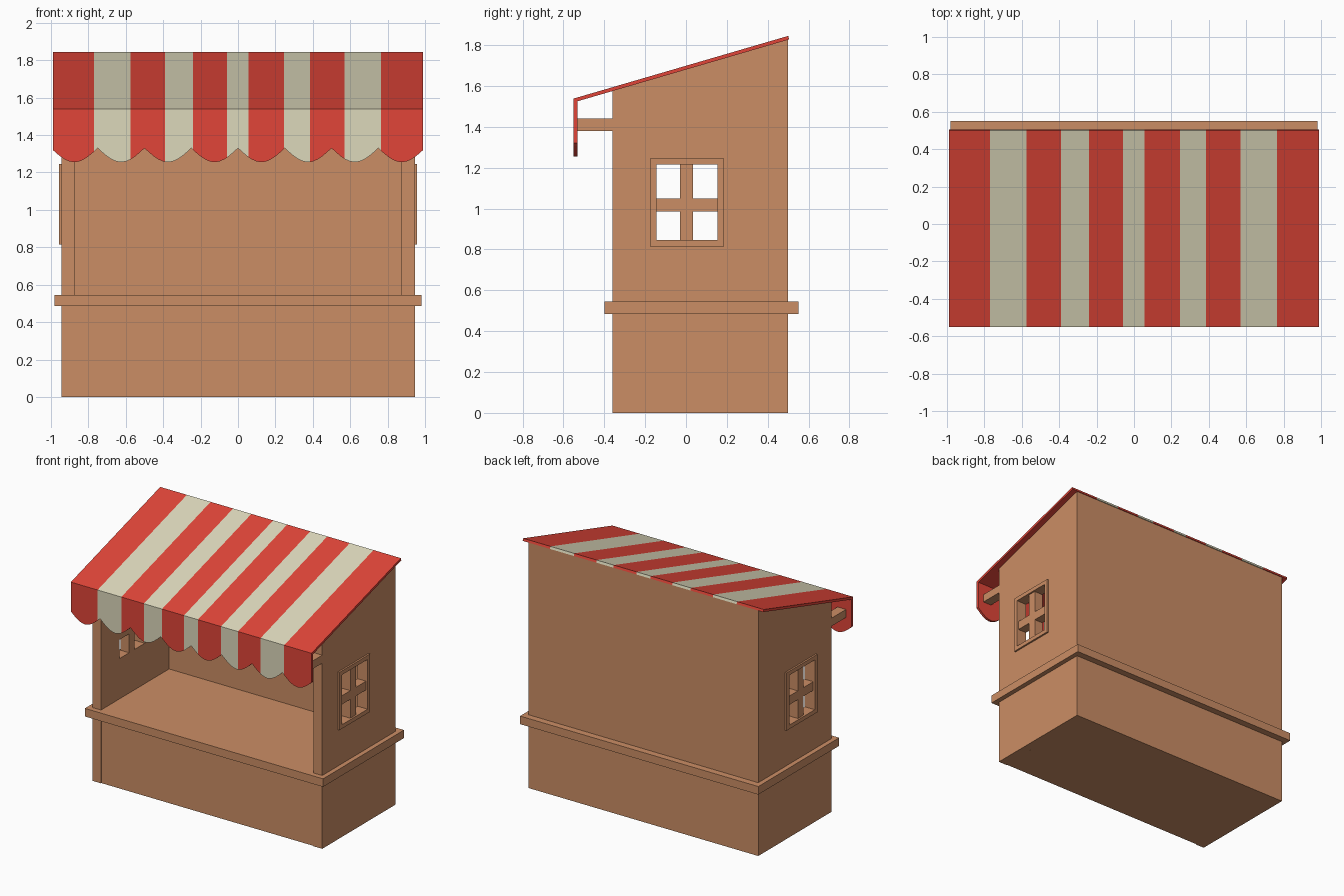
import bpy, bmesh, math

if "Cube" in bpy.data.objects:
    bpy.data.objects.remove(bpy.data.objects["Cube"])

def mat(name, col):
    m = bpy.data.materials.new(name)
    m.diffuse_color = (*col, 1)
    m.use_nodes = True
    m.node_tree.nodes["Principled BSDF"].inputs["Base Color"].default_value = m.diffuse_color
    return m

WOOD = mat("warm_wood", (0.60, 0.27, 0.13))
RED = mat("awning_red", (0.75, 0.06, 0.04))
CREAM = mat("awning_cream", (0.72, 0.69, 0.50))

def roof(y):
    """Height of the sloping awning top at depth y."""
    return 1.845 + (y - 0.5) * 0.292

def finish(name, bm, mats):
    bmesh.ops.recalc_face_normals(bm, faces=bm.faces)
    return to_object(name, bm, mats)

def to_object(name, bm, mats):
    me = bpy.data.meshes.new(name)
    bm.to_mesh(me)
    bm.free()
    for m in mats:
        me.materials.append(m)
    ob = bpy.data.objects.new(name, me)
    bpy.context.collection.objects.link(ob)
    return ob

def extrude_x(bm, dx):
    r = bmesh.ops.extrude_face_region(bm, geom=bm.faces[:])
    vs = [g for g in r["geom"] if isinstance(g, bmesh.types.BMVert)]
    bmesh.ops.translate(bm, verts=vs, vec=(dx, 0, 0))

def prism(name, x0, x1, profile):
    """Extrude a (y, z) profile along x."""
    bm = bmesh.new()
    bm.faces.new([bm.verts.new((x0, y, z)) for y, z in profile])
    extrude_x(bm, x1 - x0)
    return finish(name, bm, [WOOD])

def box(name, x0, x1, y0, y1, z0, z1):
    return prism(name, x0, x1, [(y0, z0), (y1, z0), (y1, z1), (y0, z1)])

def panel(name, x, dx, ys, zs, holes, sloped=False):
    """Grid panel in the y-z plane with cells left open, extruded along x."""
    bm = bmesh.new()
    top = len(zs) - 1
    g = [[bm.verts.new((x, y, roof(y) - 0.018 if sloped and j == top else z))
          for j, z in enumerate(zs)] for y in ys]
    for i in range(len(ys) - 1):
        for j in range(top):
            if (i, j) not in holes:
                bm.faces.new((g[i][j], g[i + 1][j], g[i + 1][j + 1], g[i][j + 1]))
    bmesh.ops.delete(bm, geom=[v for v in bm.verts if not v.link_faces], context='VERTS')
    extrude_x(bm, dx)
    return finish(name, bm, [WOOD])

# Lower cabinet, counter and back wall
box("base_cabinet", -0.88, 0.88, -0.355, 0.49, 0.0, 0.50)
box("counter_ledge", -0.98, 0.98, -0.40, 0.55, 0.485, 0.545)
prism("back_wall", -0.94, 0.94,
      [(0.44, 0), (0.50, 0), (0.50, roof(0.50) - 0.018), (0.44, roof(0.44) - 0.018)])

# Side walls with four-pane windows, window frames and awning brackets
PANES_Y = [-0.145, -0.03, 0.035, 0.155]
PANES_Z = [0.845, 0.985, 1.05, 1.215]
for s, side in ((-1, "left"), (1, "right")):
    panel(side + "_wall", s * 0.875, s * 0.07, [-0.36] + PANES_Y + [0.50],
          [0.0] + PANES_Z + [1.6], {(1, 1), (1, 3), (3, 1), (3, 3)}, True)
    panel(side + "_window_frame", s * 0.94, s * 0.018, [-0.175] + [-0.145, 0.155] + [0.185],
          [0.815, 0.845, 1.215, 1.245], {(1, 1)})
    x0, x1 = sorted((s * 0.875, s * 0.945))
    box(side + "_awning_bracket", x0, x1, -0.53, -0.34, 1.38, 1.44)

# Striped awning with a scalloped valance
EDGES = [-0.99, -0.77, -0.575, -0.39, -0.24, -0.06, 0.055, 0.245, 0.385, 0.57, 0.765, 0.99]
xs = sorted(set(EDGES) | {round(-0.975 + 0.025 * i, 3) for i in range(79)})
FRONT = -0.55
bm = bmesh.new()
cols = []
for x in xs:
    hem = 1.33 - 0.075 * abs(math.sin(math.pi * x / 0.25))
    cols.append([bm.verts.new(p) for p in
                 ((x, 0.50, roof(0.50)), (x, FRONT, roof(FRONT)), (x, FRONT, hem))])
for a, b in zip(cols, cols[1:]):
    mid = (a[0].co.x + b[0].co.x) / 2
    stripe = sum(mid > e for e in EDGES) - 1
    for k in (0, 1):
        f = bm.faces.new((a[k], a[k + 1], b[k + 1], b[k]))
        f.material_index = stripe % 2
awning = to_object("striped_awning", bm, [RED, CREAM])
sol = awning.modifiers.new("cloth_thickness", 'SOLIDIFY')
sol.thickness = 0.018
sol.offset = -1
sol.use_even_offset = True
